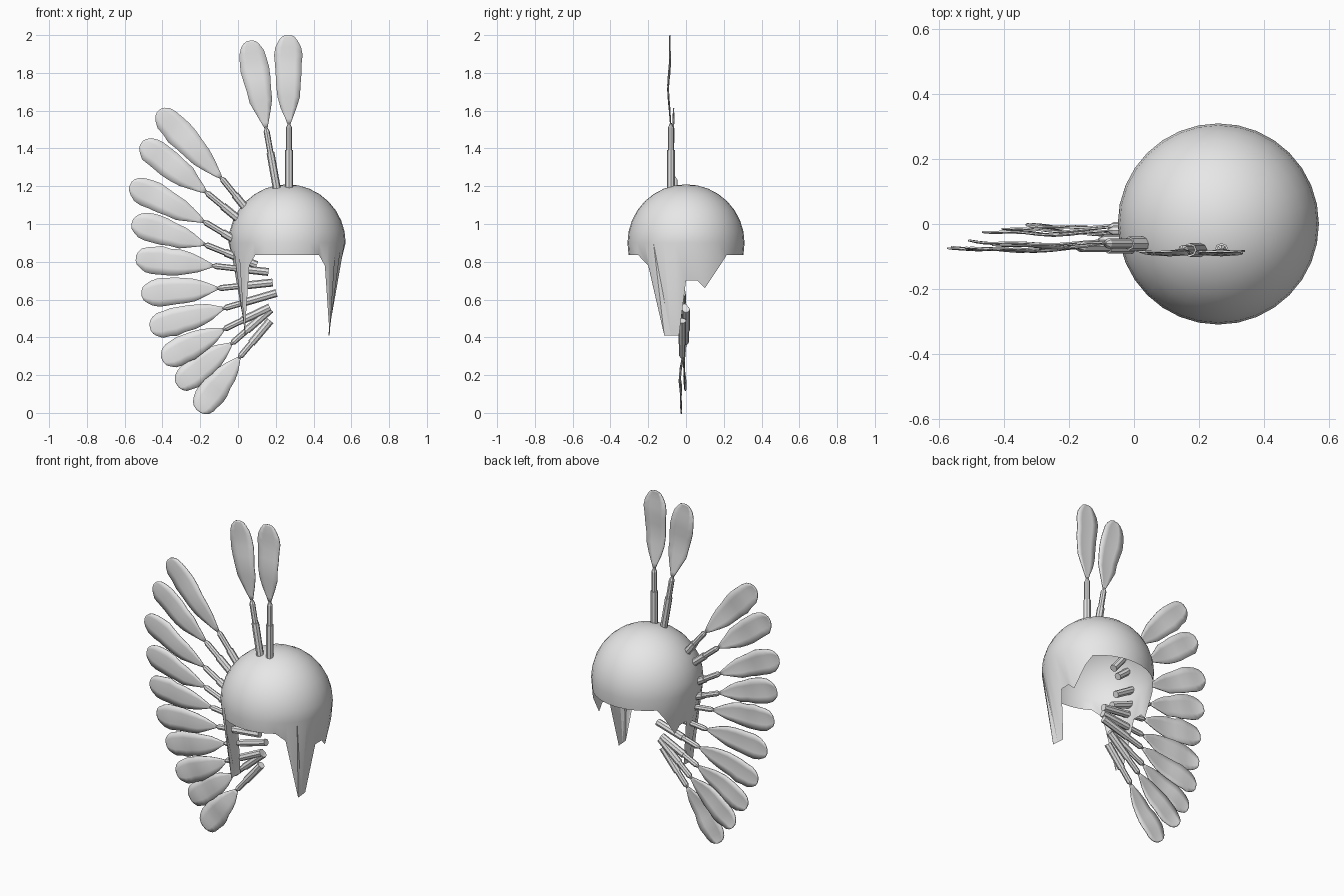
import bpy, bmesh, math, random
from mathutils import Vector

random.seed(4)
cube = bpy.data.objects.get("Cube")
if cube:
    bpy.data.objects.remove(cube, do_unlink=True)

grey = bpy.data.materials.new("plain_grey")
grey.use_nodes = True
grey.diffuse_color = (0.8, 0.8, 0.8, 1)
grey.node_tree.nodes["Principled BSDF"].inputs["Base Color"].default_value = (0.8, 0.8, 0.8, 1)


def finish(bm, name, angle=30):
    bmesh.ops.recalc_face_normals(bm, faces=bm.faces)
    mesh = bpy.data.meshes.new(name)
    bm.to_mesh(mesh)
    bm.free()
    mesh.materials.append(grey)
    obj = bpy.data.objects.new(name, mesh)
    bpy.context.collection.objects.link(obj)
    bpy.ops.object.select_all(action='DESELECT')
    obj.select_set(True)
    bpy.context.view_layer.objects.active = obj
    if angle:
        bpy.ops.object.shade_smooth_by_angle(angle=math.radians(angle))
    return obj


# Cap: half sphere whose hem is pulled down into cheek flaps and back points
CX, CZ, R, SEG, RINGS = 0.26, 0.9, 0.31, 32, 8
# hem points by column counted from the side axis (negative = towards the front)
HEM = {-4: (0.2, -0.2, 0.78), -3: (0.225, -0.115, 0.41), -2: (0.222, -0.08, 0.41),
       -1: (0.218, -0.037, 0.41), 0: (0.26, 0.0, 0.7), 1: (0.26, 0.06, 0.7),
       2: (0.255, 0.1, 0.66), 3: (0.24, 0.18, 0.78)}


def hem_point(i):
    a = math.tau * i / SEG
    side = 1 if math.cos(a) > 0 else -1
    col = round(math.asin(math.sin(a)) / (math.tau / SEG))
    if col in HEM:
        x, y, z = HEM[col]
        return (CX + side * x, y, z)
    return (CX + 0.304 * math.cos(a), 0.304 * math.sin(a), 0.835)


bm = bmesh.new()
rows = []
for r in range(RINGS):
    lat = math.pi / 2 * r / RINGS
    rows.append([bm.verts.new((CX + R * math.cos(lat) * math.cos(math.tau * i / SEG),
                               R * math.cos(lat) * math.sin(math.tau * i / SEG),
                               CZ + R * math.sin(lat))) for i in range(SEG)])
rows.insert(0, [bm.verts.new(hem_point(i)) for i in range(SEG)])
pole = bm.verts.new((CX, 0, CZ + R))
for i in range(SEG):
    j = (i + 1) % SEG
    # triangulated skirt, split the same way on both sides
    h0, h1, e0, e1 = rows[0][i], rows[0][j], rows[1][i], rows[1][j]
    if math.cos(math.tau * (i + 0.5) / SEG) > 0:
        tris = ((h0, h1, e0), (h1, e1, e0))
    else:
        tris = ((h0, h1, e1), (h0, e1, e0))
    for t in tris:
        bm.faces.new(t)
    for lo, hi in zip(rows[1:], rows[2:]):
        bm.faces.new((lo[i], lo[j], hi[j], hi[i]))
    bm.faces.new((rows[-1][i], rows[-1][j], pole))
finish(bm, "cap")


# Quill: stepped eight-sided rod, thick at the root
def quill(name, root, end):
    d = (end - root).normalized()
    u = Vector((0, 1, 0))
    v = d.cross(u)
    length = (end - root).length
    bm = bmesh.new()
    rings = []
    for t, rad in ((0, 0.021), (0.62, 0.021), (0.62, 0.016), (0.97, 0.016), (1.04, 0.005)):
        c = root + d * length * t
        rings.append([bm.verts.new(c + rad * (u * math.cos(k * math.tau / 8) + v * math.sin(k * math.tau / 8)))
                      for k in range(8)])
    for a, b in zip(rings, rings[1:]):
        for k in range(8):
            bm.faces.new((a[k], a[k - 1], b[k - 1], b[k]))
    bm.faces.new(rings[0])
    bm.faces.new(rings[-1])
    finish(bm, name, 0)


# Vane: thin wavy leaf-shaped sheet
OUTLINE = ((0, 0.005), (0.08, 0.02), (0.2, 0.042), (0.32, 0.058), (0.45, 0.066), (0.57, 0.071),
           (0.68, 0.074), (0.78, 0.073), (0.87, 0.066), (0.94, 0.052), (0.98, 0.034), (1, 0.014))


def vane(name, base, tip):
    axis = tip - base
    across = axis.normalized().cross(Vector((0, 1, 0)))
    phase = random.uniform(0, 1.5)
    bm = bmesh.new()
    rows = []
    for t, w in OUTLINE:
        wl, wr = (w * random.uniform(0.93, 1.05) for _ in range(2))
        wave = -0.03 * math.sin(math.pi * t) * 0.5 + 0.006 * math.sin(11 * t + phase) * t
        rows.append([bm.verts.new(base + axis * t + across * s
                                  + Vector((0, wave + 0.06 * abs(s), 0)))
                     for s in (-wl, -wl / 2, 0, wr / 2, wr)])
    for a, b in zip(rows, rows[1:]):
        for k in range(4):
            bm.faces.new((a[k], a[k + 1], b[k + 1], b[k]))
    obj = finish(bm, name)
    thick = obj.modifiers.new("thickness", 'SOLIDIFY')
    thick.thickness = 0.005
    thick.offset = 0


# Feathers: depth y, vane base (x, z), vane tip (x, z), quill direction point (x, z), quill length
FEATHERS = (
    (-0.08, (0.27, 1.52), (0.265, 2.0), (0.27, 1.2), 0.34),
    (-0.08, (0.15, 1.5), (0.06, 1.97), (0.205, 1.19), 0.33),
    (-0.06, (-0.085, 1.24), (-0.42, 1.6), (0.04, 1.085), 0.29),
    (-0.07, (-0.165, 1.165), (-0.51, 1.43), (0.01, 1.02), 0.29),
    (-0.07, (-0.175, 1.01), (-0.57, 1.21), (0.0, 0.905), 0.29),
    (-0.07, (-0.17, 0.89), (-0.56, 1.01), (-0.02, 0.83), 0.29),
    (-0.07, (-0.127, 0.778), (-0.54, 0.82), (0.16, 0.746), 0.29),
    (-0.05, (-0.1, 0.66), (-0.51, 0.63), (0.185, 0.69), 0.285),
    (-0.02, (-0.07, 0.555), (-0.465, 0.45), (0.205, 0.635), 0.285),
    (-0.01, (-0.07, 0.445), (-0.4, 0.28), (0.17, 0.56), 0.265),
    (0.0, (-0.03, 0.37), (-0.32, 0.145), (0.175, 0.55), 0.27),
    (-0.02, (0.01, 0.297), (-0.21, 0.01), (0.17, 0.487), 0.25),
)
for n, (y, base, tip, toward, length) in enumerate(FEATHERS, 1):
    b, t, q = (Vector((p[0], y, p[1])) for p in (base, tip, toward))
    quill(f"feather_quill_{n}", b + (q - b).normalized() * length, b)
    vane(f"feather_vane_{n}", b, t)
